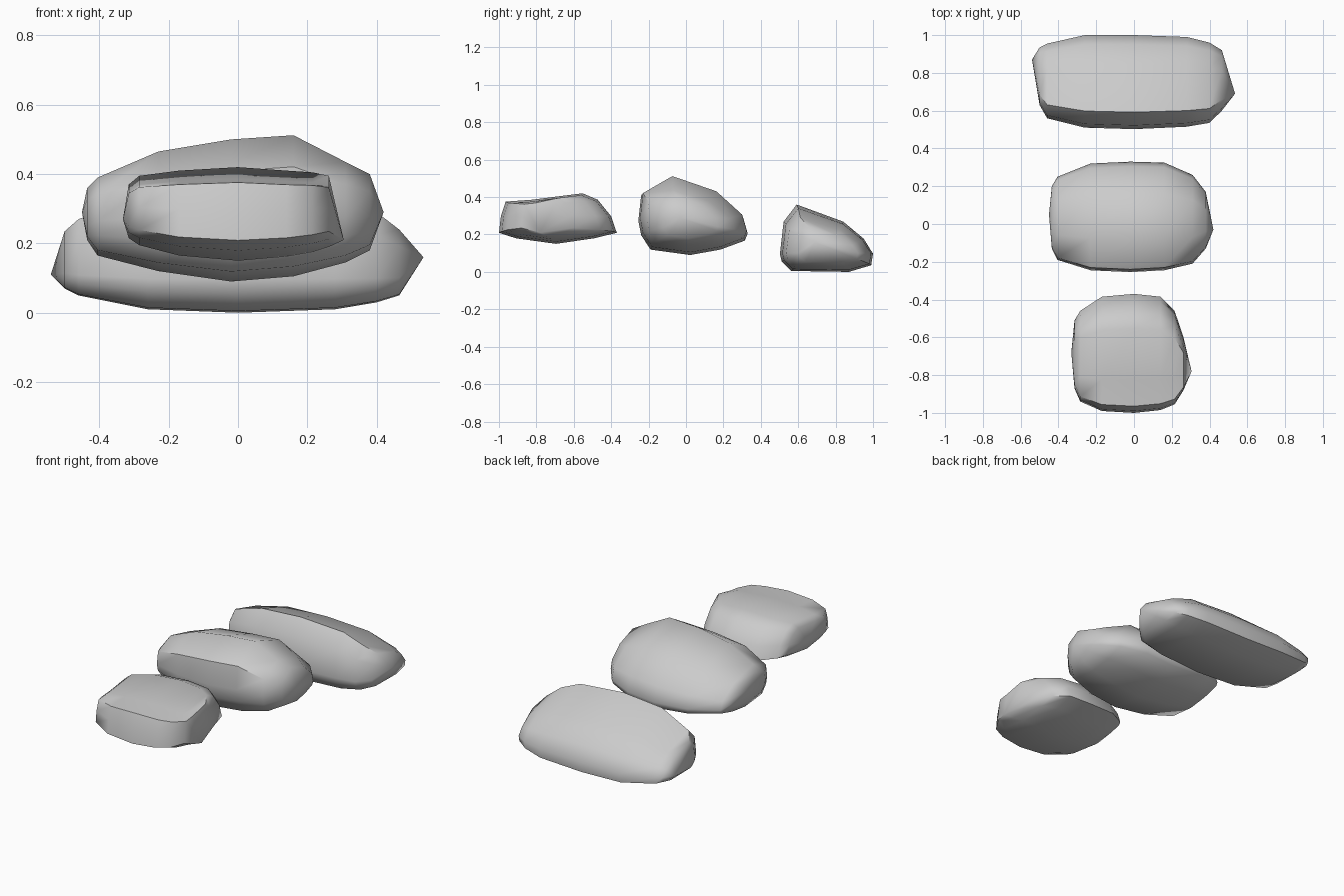
import bpy, bmesh
from math import radians


def boulder(name, profile, stations, left_tip, right_tip):
    """Loft a side (y, z) profile through stations (x, ymin, ymax, zmin, zmax), closed by a tip at each end."""
    ys, zs = zip(*profile)
    y0, dy, z0, dz = min(ys), max(ys) - min(ys), min(zs), max(zs) - min(zs)
    bm = bmesh.new()
    rings = []
    for x, a, b, c, d in stations:
        rings.append([bm.verts.new((x, a + (y - y0) / dy * (b - a), c + (z - z0) / dz * (d - c)))
                      for y, z in profile])
    n = len(profile)
    for r, s in zip(rings, rings[1:]):
        for i in range(n):
            j = (i + 1) % n
            bm.faces.new((r[i], r[j], s[j], s[i]))
    for ring, tip in ((rings[0], left_tip), (rings[-1], right_tip)):
        t = bm.verts.new(tip)
        for i in range(n):
            bm.faces.new((ring[i], ring[(i + 1) % n], t))
    bmesh.ops.recalc_face_normals(bm, faces=bm.faces)
    me = bpy.data.meshes.new(name)
    bm.to_mesh(me)
    bm.free()
    ob = bpy.data.objects.new(name, me)
    bpy.context.collection.objects.link(ob)
    bpy.ops.object.select_all(action='DESELECT')
    ob.select_set(True)
    bpy.context.view_layer.objects.active = ob
    bpy.ops.object.shade_smooth_by_angle(angle=radians(50))


# Wide low rock at the back
boulder("back_rock",
        [(.50, .10), (.52, .27), (.59, .36), (.84, .27), (.95, .18), (1, .10),
         (.99, .04), (.87, .005), (.56, .01), (.51, .06)],
        [(-.50, .63, .935, .07, .235), (-.46, .56, .955, .05, .27), (-.26, .51, 1, .01, .34),
         (0, .502, 1, 0, .36), (.28, .515, .99, .01, .34), (.40, .535, .96, .03, .29),
         (.465, .60, .92, .05, .24)],
        (-.54, .87, .11), (.535, .69, .16))

# Tallest rock in the middle
boulder("middle_rock",
        [(-.255, .28), (-.24, .42), (-.08, .515), (.16, .43), (.30, .30), (.325, .21),
         (.31, .17), (.18, .12), (.02, .09), (-.19, .12), (-.24, .20)],
        [(-.435, -.13, .20, .21, .36), (-.405, -.19, .25, .165, .39), (-.23, -.245, .32, .12, .465),
         (-.02, -.255, .33, .09, .50), (.16, -.245, .325, .105, .512), (.31, -.21, .26, .145, .435),
         (.38, -.13, .17, .18, .40)],
        (-.45, .05, .29), (.42, -.03, .29))

# Small flat-topped rock at the front
boulder("front_rock",
        [(-1, .21), (-.99, .30), (-.965, .38), (-.83, .39), (-.56, .425), (-.48, .39),
         (-.41, .30), (-.38, .21), (-.50, .18), (-.70, .15), (-.91, .18)],
        [(-.315, -.87, -.51, .215, .37), (-.285, -.94, -.46, .195, .395), (-.17, -.99, -.385, .165, .41),
         (0, -1, -.37, .15, .42), (.14, -.985, -.385, .162, .41), (.215, -.955, -.46, .175, .405),
         (.262, -.88, -.60, .19, .395)],
        (-.332, -.68, .27), (.305, -.78, .21))
